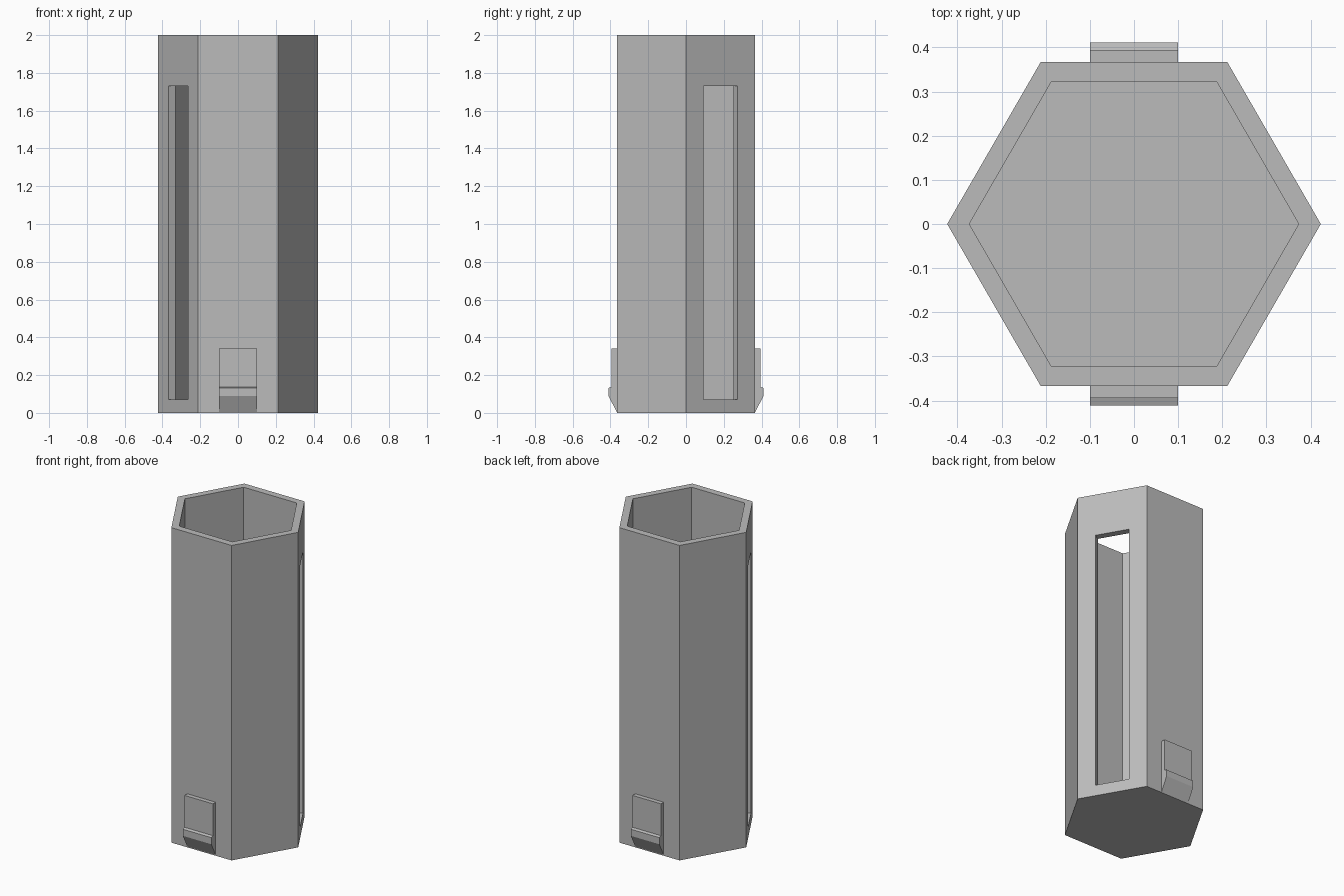
import bpy, bmesh
from math import cos, sin, pi, radians
from mathutils import Matrix

if "Cube" in bpy.data.objects:
    bpy.data.objects.remove(bpy.data.objects["Cube"], do_unlink=True)

R_OUT, R_IN, HEIGHT, FLOOR = 0.423, 0.373, 2.0, 0.045
APOTHEM = R_OUT * cos(pi / 6)

grey = bpy.data.materials.new("plain grey")
grey.use_nodes = True
grey.diffuse_color = (0.5, 0.5, 0.5, 1)
grey.node_tree.nodes["Principled BSDF"].inputs["Base Color"].default_value = (0.5, 0.5, 0.5, 1)


def make(name, bm):
    bmesh.ops.recalc_face_normals(bm, faces=bm.faces)
    mesh = bpy.data.meshes.new(name)
    bm.to_mesh(mesh)
    bm.free()
    mesh.materials.append(grey)
    obj = bpy.data.objects.new(name, mesh)
    bpy.context.collection.objects.link(obj)
    return obj


def prism(name, points, shift):
    """Extrude a closed outline of 3D points along shift."""
    bm = bmesh.new()
    face = bm.faces.new([bm.verts.new(p) for p in points])
    grown = bmesh.ops.extrude_face_region(bm, geom=[face])["geom"]
    verts = [v for v in grown if isinstance(v, bmesh.types.BMVert)]
    bmesh.ops.translate(bm, vec=shift, verts=verts)
    return make(name, bm)


def hexagon(radius, z):
    return [(radius * cos(i * pi / 3), radius * sin(i * pi / 3), z) for i in range(6)]


def cut(target, cutter):
    mod = target.modifiers.new(cutter.name, "BOOLEAN")
    mod.operation = "DIFFERENCE"
    mod.solver = "EXACT"
    mod.object = cutter
    cutter.hide_render = True
    cutter.hide_set(True)
    cutter.display_type = "WIRE"


# Hexagonal tube with a closed floor
tube = prism("hexagonal_tube", hexagon(R_OUT, 0), (0, 0, HEIGHT))
cut(tube, prism("bore_cutter", hexagon(R_IN, FLOOR), (0, 0, HEIGHT)))

# Tall window slots through two opposite walls
bm = bmesh.new()
bmesh.ops.create_cube(bm, size=1, matrix=Matrix.Rotation(radians(30), 4, "Z")
                      @ Matrix.Translation((0, 0, 0.90))
                      @ Matrix.Diagonal((1.2, 0.207, 1.66, 1)))
cut(tube, make("slot_cutter", bm))

# Apply the cuts and drop the helpers
bpy.context.view_layer.update()
mesh = bpy.data.meshes.new_from_object(tube.evaluated_get(bpy.context.evaluated_depsgraph_get()))
tube.modifiers.clear()
tube.data = mesh
for name in ("bore_cutter", "slot_cutter"):
    bpy.data.objects.remove(bpy.data.objects[name], do_unlink=True)

# Snap clips with a hooked lower lip, front and back
profile = [(APOTHEM - 0.01, 0.34), (0.394, 0.34), (0.394, 0.138), (0.411, 0.132),
           (0.411, 0.09), (APOTHEM, 0.005), (APOTHEM - 0.01, 0.005)]
for name, side in (("front_clip", -1), ("back_clip", 1)):
    prism(name, [(-0.1, side * y, z) for y, z in profile], (0.2, 0, 0))
